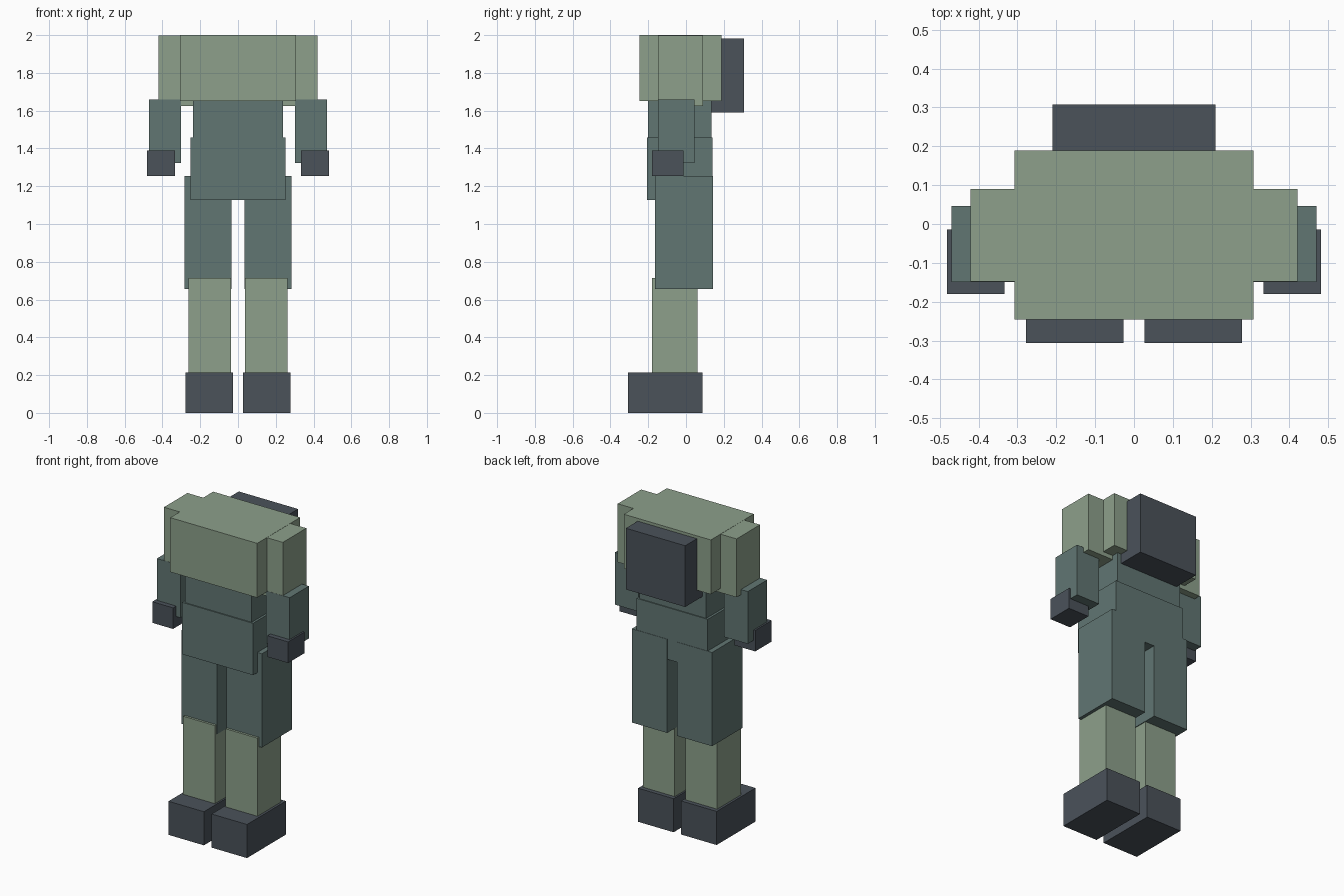
import bpy
import bmesh
from mathutils import Vector

cube = bpy.data.objects.get("Cube")
if cube:
    bpy.data.objects.remove(cube, do_unlink=True)


def material(name, rgb):
    mat = bpy.data.materials.new(name)
    mat.use_nodes = True
    mat.diffuse_color = (*rgb, 1)
    mat.node_tree.nodes["Principled BSDF"].inputs["Base Color"].default_value = (*rgb, 1)
    return mat


sage = material("sage green", (0.266, 0.352, 0.258))
teal = material("grey teal", (0.120, 0.181, 0.171))
slate = material("dark slate", (0.069, 0.084, 0.102))


def box(name, mat, x, y, z):
    """Box spanning the given (low, high) range on each axis."""
    bm = bmesh.new()
    bmesh.ops.create_cube(bm, size=1)
    spans = (x, y, z)
    bmesh.ops.scale(bm, vec=Vector([hi - lo for lo, hi in spans]), verts=bm.verts)
    mesh = bpy.data.meshes.new(name)
    bm.to_mesh(mesh)
    bm.free()
    mesh.materials.append(mat)
    obj = bpy.data.objects.new(name, mesh)
    obj.location = [(lo + hi) / 2 for lo, hi in spans]
    bpy.context.collection.objects.link(obj)
    return obj


def pair(name, mat, x, y, z):
    """Left box on +x and its mirror image on -x."""
    box("left_" + name, mat, x, y, z)
    box("right_" + name, mat, (-x[1], -x[0]), y, z)


# Body
box("chest_armour", sage, (-0.308, 0.308), (-0.246, 0.189), (1.652, 2.0))
box("torso", teal, (-0.237, 0.237), (-0.200, 0.134), (1.40, 1.80))
box("waist", teal, (-0.252, 0.252), (-0.207, 0.140), (1.126, 1.458))
box("backpack", slate, (-0.21, 0.21), (0.12, 0.308), (1.59, 1.982))

# Arms
pair("upper_arm", sage, (0.22, 0.421), (-0.148, 0.09), (1.625, 1.999))
pair("forearm", teal, (0.303, 0.47), (-0.149, 0.046), (1.323, 1.658))
pair("hand", slate, (0.334, 0.481), (-0.18, -0.014), (1.255, 1.39))

# Legs
pair("thigh", teal, (0.034, 0.284), (-0.164, 0.142), (0.655, 1.255))
pair("shin", sage, (0.038, 0.263), (-0.179, 0.06), (0.15, 0.715))
pair("boot", slate, (0.027, 0.278), (-0.306, 0.087), (0.0, 0.215))
